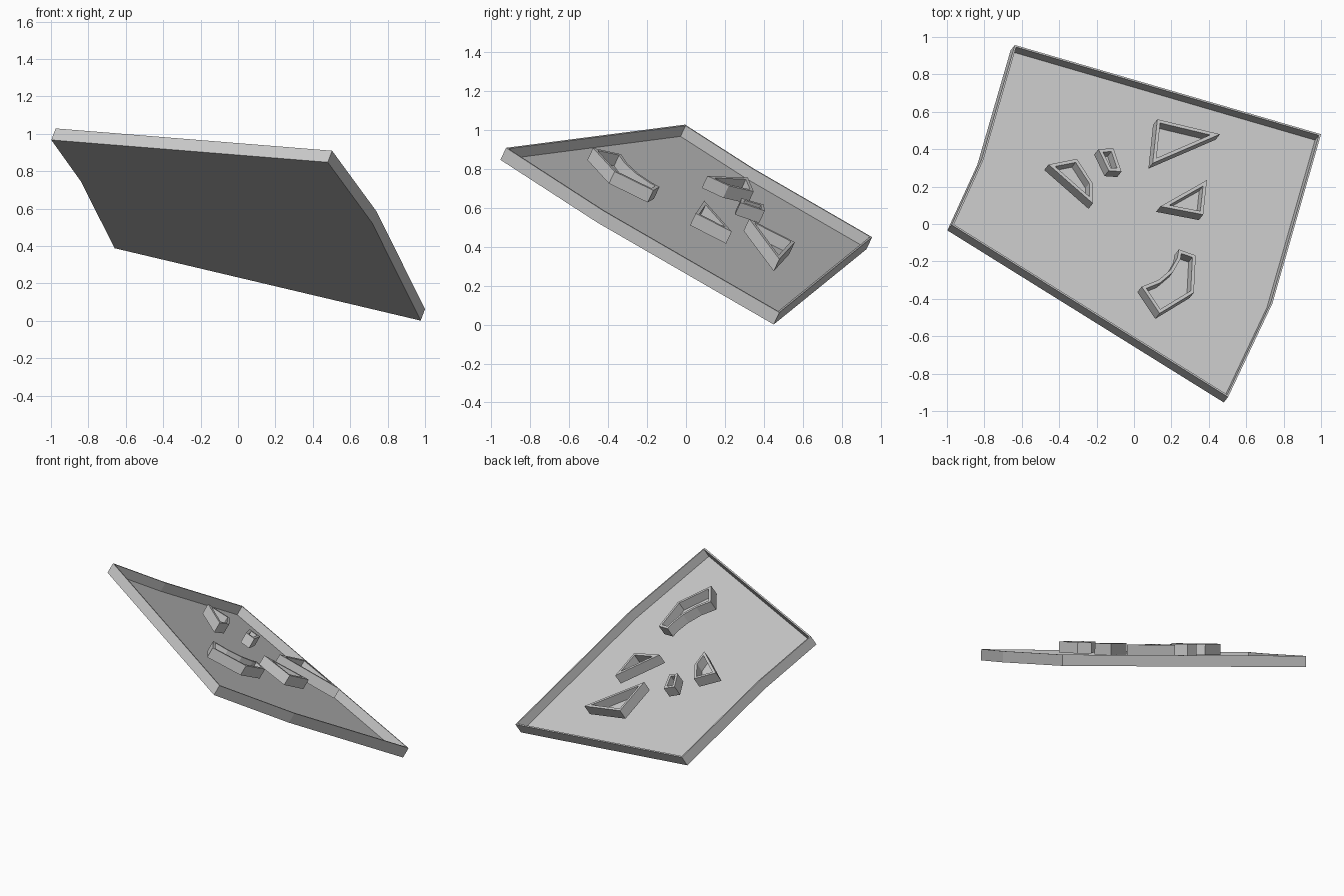
import bpy, bmesh
from mathutils import Vector

if "Cube" in bpy.data.objects:
    bpy.data.objects.remove(bpy.data.objects["Cube"])

# Tilted base plane: z = C + A*x + B*y
A, B, C = -0.3735, -0.4704, 0.578
N = Vector((-A, -B, 1)).normalized()
LIFT = (1 + A * A + B * B) ** 0.5


def tray(name, outline, top, depth, rim, floor):
    """Open tray: outline is the rim seen from above, top is its distance above the base plane."""
    pts = [Vector((x, y, C + A * x + B * y + top * LIFT)) for x, y in outline]
    bm = bmesh.new()
    upper = [bm.verts.new(p) for p in pts]
    lower = [bm.verts.new(p - N * depth) for p in pts]
    cap = bm.faces.new(upper)
    bm.faces.new(lower[::-1])
    n = len(pts)
    for i in range(n):
        j = (i + 1) % n
        bm.faces.new((lower[i], lower[j], upper[j], upper[i]))
    bm.normal_update()
    # rim and recessed floor
    bmesh.ops.inset_region(bm, faces=[cap], thickness=rim, use_even_offset=True)
    inner = bmesh.ops.extrude_discrete_faces(bm, faces=[cap])["faces"][0]
    bmesh.ops.translate(bm, verts=inner.verts[:], vec=-N * (depth - floor))
    bmesh.ops.recalc_face_normals(bm, faces=bm.faces[:])
    mesh = bpy.data.meshes.new(name)
    bm.to_mesh(mesh)
    bm.free()
    ob = bpy.data.objects.new(name, mesh)
    bpy.context.collection.objects.link(ob)
    return ob


# Large tray
tray("large_tray", [(-0.975, -0.005), (0.503, -0.925), (0.74, -0.425), (1.0, 0.48),
                    (-0.637, 0.957), (-0.815, 0.345)], 0.072, 0.072, 0.01, 0.008)

# Small hollow pieces above the tray floor (counter-clockwise outlines)
pieces = {
    "large_triangle": [(0.125, 0.56), (0.10, 0.325), (0.46, 0.48)],
    "small_triangle": [(0.39, 0.235), (0.141, 0.094), (0.37, 0.05)],
    "left_wedge": [(-0.457, 0.318), (-0.22, 0.11), (-0.222, 0.22), (-0.305, 0.348)],
    "small_block": [(-0.19, 0.40), (-0.135, 0.285), (-0.067, 0.28), (-0.11, 0.405)],
    "curved_block": [(0.24, -0.136), (0.232, -0.18), (0.195, -0.245), (0.13, -0.30),
                     (0.041, -0.335), (0.137, -0.478), (0.32, -0.367), (0.33, -0.168)],
}
for name, outline in pieces.items():
    tray(name, outline, 0.134, 0.072, 0.018, 0.008)
